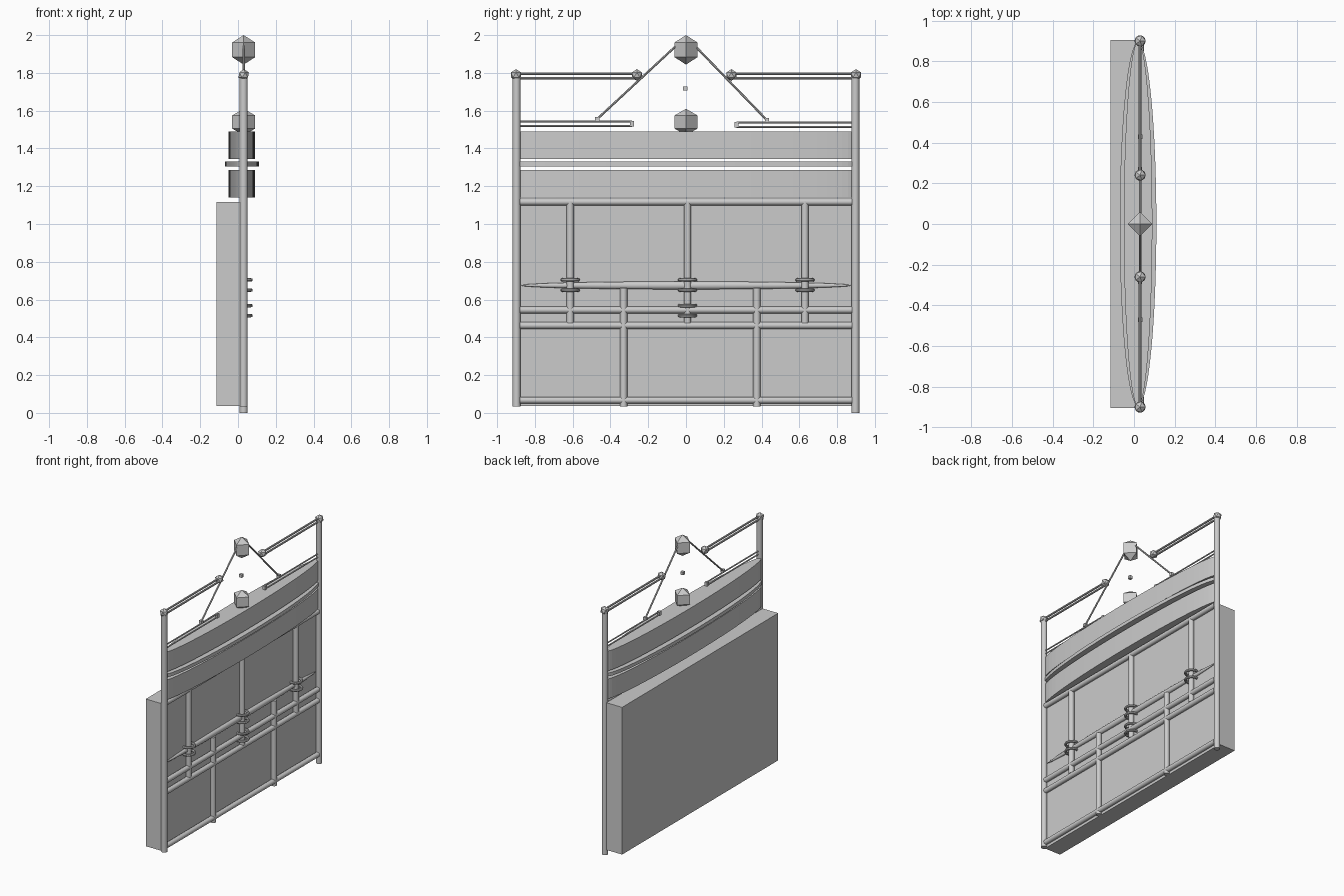
import bpy, math
from mathutils import Vector

if "Cube" in bpy.data.objects:
    bpy.data.objects.remove(bpy.data.objects["Cube"])

PX = 0.03  # plane of the gate frame


def finish(name, smooth=False):
    ob = bpy.context.object
    ob.name = name
    if smooth:
        bpy.ops.object.shade_smooth_by_angle(angle=math.radians(40))
    return ob


def rod(name, a, b, r, sides=16):
    a, b = Vector(a), Vector(b)
    d = b - a
    bpy.ops.mesh.primitive_cylinder_add(vertices=sides, radius=r, depth=d.length,
        location=(a + b) / 2, rotation=d.to_track_quat('Z', 'Y').to_euler())
    return finish(name, sides >= 12)


def box(name, loc, size):
    bpy.ops.mesh.primitive_cube_add(size=1, location=loc)
    bpy.context.object.scale = size
    return finish(name)


def band(name, z0, z1, half_x):
    bpy.ops.mesh.primitive_cylinder_add(vertices=64, radius=1, depth=z1 - z0,
                                        location=(0.02, 0, (z0 + z1) / 2))
    bpy.context.object.scale = (half_x, 0.895, 1)
    return finish(name)


def octahedron(name, z, rz):
    bpy.ops.mesh.primitive_uv_sphere_add(segments=4, ring_count=2, radius=1,
                                         location=(PX, 0, z))
    ob = finish(name)
    ob.scale = (0.07, 0.07, rz)


# Back slab
box("back_panel", (-0.05, 0, 0.577), (0.13, 1.81, 1.08))

# Outer posts
rod("left_post", (PX, -0.897, 0.035), (PX, -0.897, 1.79), 0.021)
rod("right_post", (PX, 0.897, 0), (PX, 0.897, 1.79), 0.021)

# Horizontal rails
for z in (1.117, 0.545, 0.463, 0.067):
    rod("rail", (PX, -0.88, z), (PX, 0.88, z), 0.018)

# Upright bars
for y in (-0.613, 0.008, 0.63):
    rod("upper_bar", (PX, y, 0.475), (PX, y, 1.12), 0.019)
for y in (-0.33, 0.375):
    rod("lower_bar", (PX, y, 0.035), (PX, y, 0.66), 0.019)

# Collar rings on the upper bars
for y, heights in ((-0.613, (0.704, 0.65)), (0.63, (0.704, 0.65)),
                   (0.008, (0.704, 0.65, 0.568, 0.515))):
    for z in heights:
        bpy.ops.mesh.primitive_torus_add(location=(PX - 0.003, y, z), major_radius=0.042,
            minor_radius=0.009, major_segments=20, minor_segments=8)
        finish("collar_ring", True)

# Slender tapered strip across the middle
bpy.ops.mesh.primitive_uv_sphere_add(segments=32, ring_count=12, radius=1,
                                     location=(0.022, 0, 0.675))
bpy.context.object.scale = (0.018, 0.88, 0.021)
finish("middle_strip", True)

# Curved header bands
band("lower_band", 1.14, 1.285, 0.07)
band("middle_band", 1.305, 1.33, 0.09)
band("upper_band", 1.345, 1.49, 0.07)

# Paired thin rods at the top, with end blocks
for side, inner, low_end, low_z in ((-1, -0.26, -0.285, 1.531), (1, 0.24, 0.268, 1.526)):
    for dz in (-0.012, 0.012):
        rod("top_rod", (PX, side * 0.897, 1.784 + dz), (PX, inner, 1.784 + dz), 0.007, 8)
        rod("low_rod", (PX, side * 0.897, low_z + dz), (PX, low_end, low_z + dz), 0.005, 8)
    box("rod_end", (PX, low_end, low_z), (0.02, 0.022, 0.03))
    # Ball finials
    for y in (side * 0.9, inner):
        bpy.ops.mesh.primitive_ico_sphere_add(subdivisions=1, radius=0.031,
                                              location=(PX, y, 1.789))
        finish("ball_finial")

# Gable braces with small end blocks
for y, z in ((-0.47, 1.556), (0.428, 1.55)):
    rod("gable_brace", (PX, 0, 1.992), (PX, y, z), 0.006, 8)
    box("brace_end", (PX, y, z), (0.022, 0.022, 0.022))
box("gable_stud", (PX, -0.004, 1.718), (0.022, 0.022, 0.022))

# Diamond ornaments
octahedron("top_diamond", 1.922, 0.078)
octahedron("lower_diamond", 1.54, 0.07)
